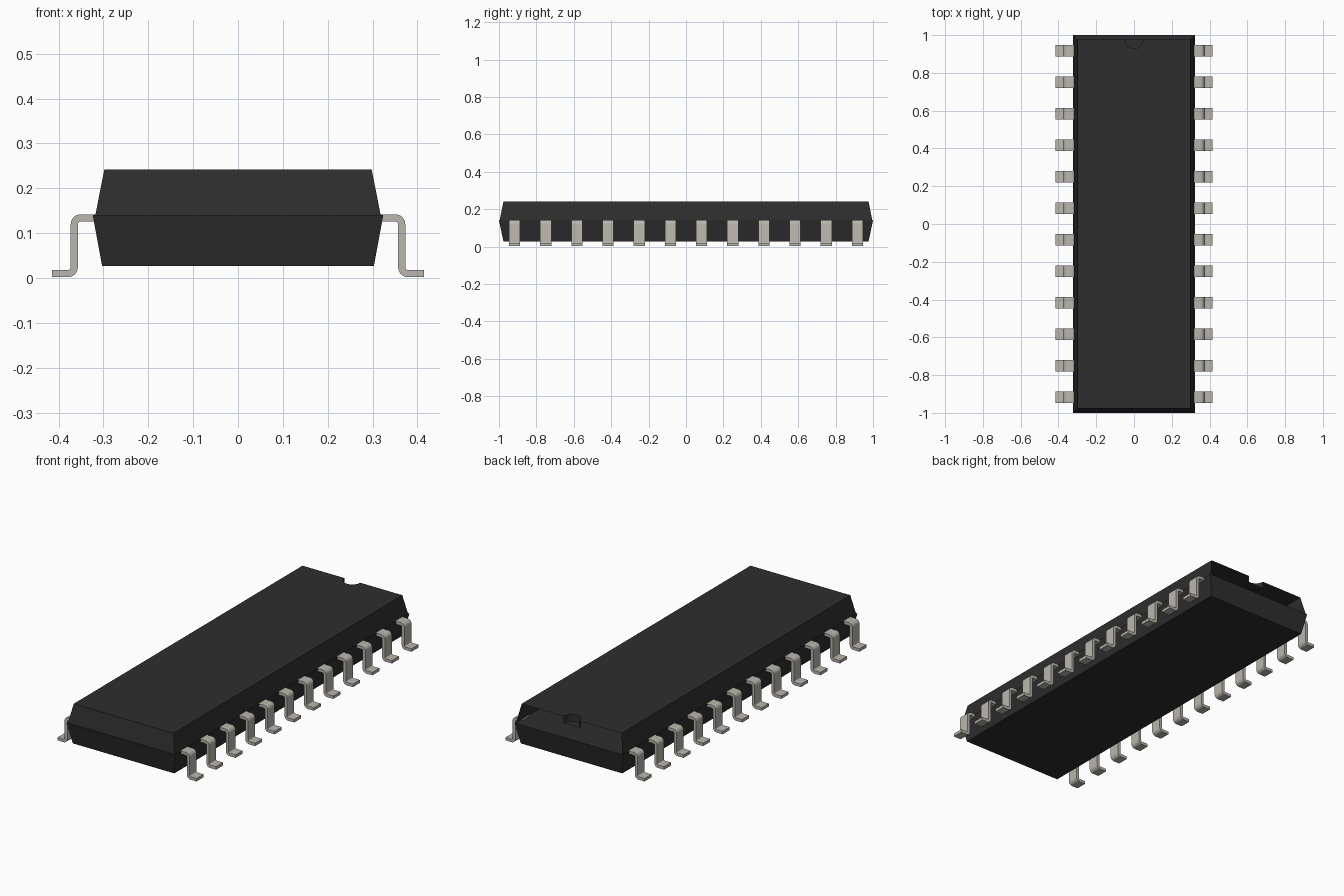
import bpy, bmesh, math

cube = bpy.data.objects.get("Cube")
if cube:
    bpy.data.objects.remove(cube, do_unlink=True)


def make_material(name, rgb, roughness, metallic=0.0):
    mat = bpy.data.materials.new(name)
    mat.use_nodes = True
    mat.diffuse_color = (*rgb, 1)
    bsdf = next(n for n in mat.node_tree.nodes if n.type == 'BSDF_PRINCIPLED')
    bsdf.inputs["Base Color"].default_value = (*rgb, 1)
    bsdf.inputs["Roughness"].default_value = roughness
    bsdf.inputs["Metallic"].default_value = metallic
    return mat


black = make_material("black plastic", (0.027, 0.027, 0.027), 0.6)
metal = make_material("tinned metal", (0.49, 0.47, 0.42), 0.5)


def finish(bm, name, mat):
    mesh = bpy.data.meshes.new(name)
    bm.to_mesh(mesh)
    bm.free()
    mesh.materials.append(mat)
    obj = bpy.data.objects.new(name, mesh)
    bpy.context.collection.objects.link(obj)
    return obj


def ring(bm, hx, hy, z):
    return [bm.verts.new((sx * hx, sy * hy, z))
            for sx, sy in ((-1, -1), (1, -1), (1, 1), (-1, 1))]


# Heights of the two body halves
BASE, SEAM, TOP = 0.027, 0.141, 0.242

# Lower body: closed, tapering downwards
bm = bmesh.new()
low, high = ring(bm, 0.303, 0.976, BASE), ring(bm, 0.324, 1.0, SEAM)
bm.faces.new(low[::-1])
bm.faces.new(high)
for i in range(4):
    j = (i + 1) % 4
    bm.faces.new((low[i], low[j], high[j], high[i]))
finish(bm, "lower_body", black)

# Upper body: shell tapering upwards, open at the back, with a half-round notch
NOTCH_R, NOTCH_FLOOR, BACK = 0.047, 0.205, 0.976
bm = bmesh.new()
low, high = ring(bm, 0.318, 0.996, SEAM), ring(bm, 0.298, BACK, TOP)
arc = [(NOTCH_R * math.cos(a), BACK - NOTCH_R * math.sin(a))
       for a in (math.pi * k / 12 for k in range(13))]
rim = [bm.verts.new((x, y, TOP)) for x, y in arc]
floor = [bm.verts.new((x, y, NOTCH_FLOOR)) for x, y in arc]
bm.faces.new(high[:3] + rim + high[3:])
for i, j in ((0, 1), (1, 2), (3, 0)):
    bm.faces.new((low[i], low[j], high[j], high[i]))
for a, b, c, d in zip(rim, rim[1:], floor[1:], floor):
    bm.faces.new((a, d, c, b))
bm.faces.new(floor[::-1])
finish(bm, "upper_body", black)

# Lead: centre line with rounded bends, thickened into a bent strip
THICK, WIDTH, BEND = 0.016, 0.06, 0.014
LEG_X, SHOULDER_Z, FOOT_Z = 0.365, 0.134, 0.01


def bend(cx, cz, start, end, steps=6):
    """Points and outward normals along one rounded bend."""
    return [(cx, cz, math.cos(a), math.sin(a)) for a in
            (math.radians(start + (end - start) * k / steps) for k in range(steps + 1))]


outline = [(0.312, SHOULDER_Z, 0, 1)]
outline += [(cx + BEND * nx, cz + BEND * nz, nx, nz) for cx, cz, nx, nz in
            bend(LEG_X - BEND, SHOULDER_Z - BEND, 90, 0)]
outline += [(cx + BEND * nx, cz + BEND * nz, -nx, -nz) for cx, cz, nx, nz in
            bend(LEG_X + BEND, FOOT_Z + BEND, 180, 270)]
outline += [(0.415, FOOT_Z, 0, 1)]


def make_lead(name, side, y):
    bm = bmesh.new()
    sections = []
    for x, z, nx, nz in outline:
        sections.append([bm.verts.new((side * (x + s * nx * THICK / 2), y + t * WIDTH / 2,
                                       z + s * nz * THICK / 2))
                         for s, t in ((1, -1), (1, 1), (-1, 1), (-1, -1))])
    for a, b in zip(sections, sections[1:]):
        for i in range(4):
            j = (i + 1) % 4
            bm.faces.new((a[i], a[j], b[j], b[i]))
    bm.faces.new(sections[0])
    bm.faces.new(sections[-1])
    bmesh.ops.recalc_face_normals(bm, faces=bm.faces)
    return finish(bm, name, metal)


# Twelve leads along each long side
bpy.ops.object.select_all(action='DESELECT')
for side, label in ((1, "left"), (-1, "right")):
    for n in range(12):
        lead = make_lead(f"{label}_lead_{n + 1}", side, (n - 5.5) / 6)
        lead.select_set(True)
        bpy.context.view_layer.objects.active = lead
bpy.ops.object.shade_smooth_by_angle(angle=math.radians(35))
